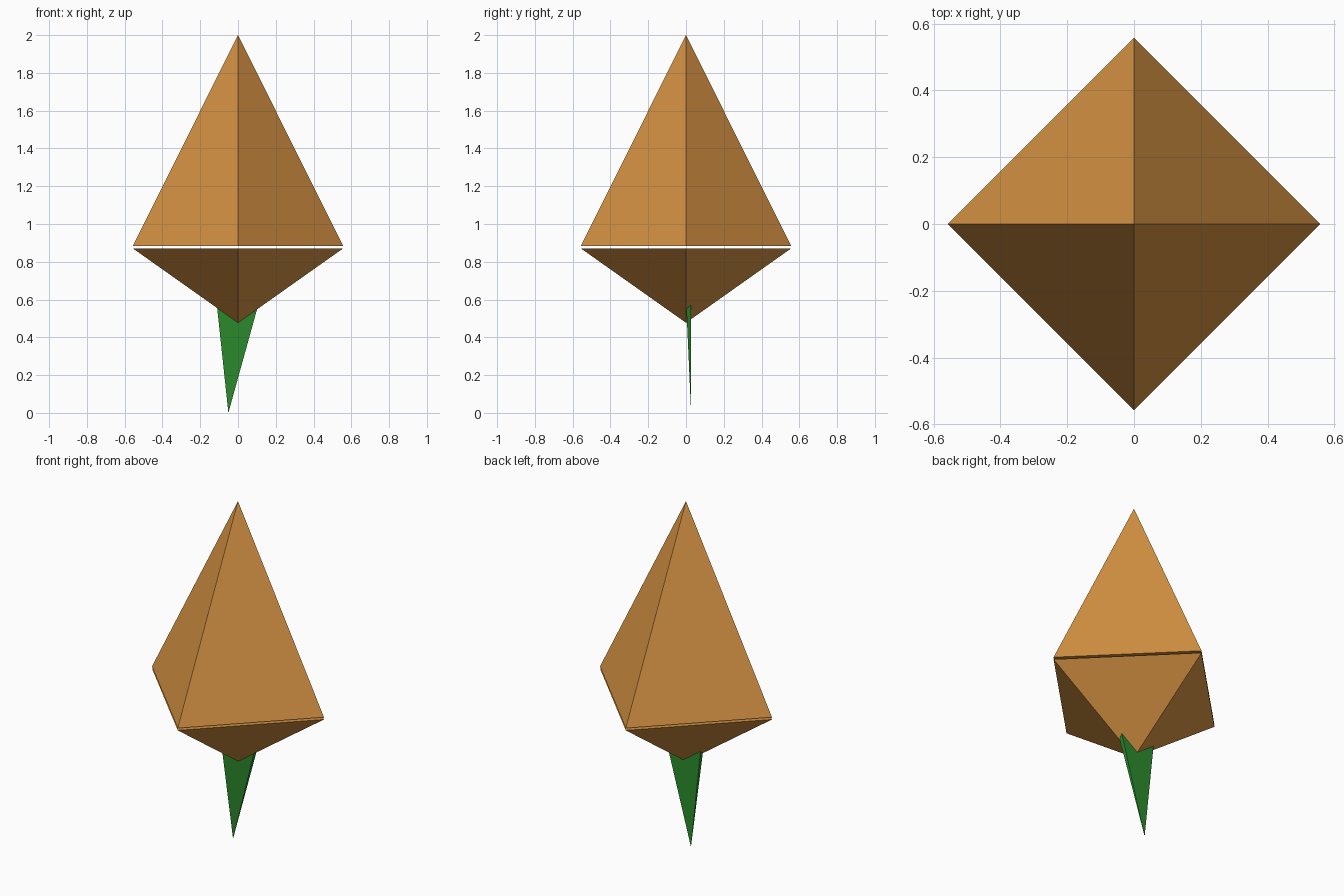
import bpy, bmesh
from mathutils import Vector

if "Cube" in bpy.data.objects:
    bpy.data.objects.remove(bpy.data.objects["Cube"])


def material(name, rgb):
    mat = bpy.data.materials.new(name)
    mat.diffuse_color = (*rgb, 1.0)
    mat.use_nodes = True
    mat.node_tree.nodes["Principled BSDF"].inputs["Base Color"].default_value = mat.diffuse_color
    return mat


def spike(name, base, tip, mat):
    """Closed pyramid: a base outline joined to one tip point."""
    bm = bmesh.new()
    ring = [bm.verts.new(p) for p in base]
    apex = bm.verts.new(tip)
    bm.faces.new(ring)
    for a, b in zip(ring, ring[1:] + ring[:1]):
        bm.faces.new((a, b, apex))
    bmesh.ops.recalc_face_normals(bm, faces=bm.faces)
    mesh = bpy.data.meshes.new(name)
    bm.to_mesh(mesh)
    bm.free()
    mesh.materials.append(mat)
    obj = bpy.data.objects.new(name, mesh)
    bpy.context.collection.objects.link(obj)
    return obj


def diamond(r, z):
    return [Vector(p) for p in ((r, 0, z), (0, r, z), (-r, 0, z), (0, -r, z))]


orange = material("orange", (0.66, 0.285, 0.055))
green = material("green", (0.025, 0.26, 0.027))

R = 0.557

# Tall upper and short lower halves, with a thin gap between them
spike("upper_body", diamond(R, 0.884), (0, 0, 2.0), orange)
spike("lower_body", diamond(R, 0.871), (0, 0, 0.477), orange)

# Thin stem tapering to an off-centre point on the ground
W, Z = 0.115, 0.6
stem_top = [(-W, 0, Z), (W, 0, Z), (W, 0.027, Z), (-W, 0.027, Z)]
spike("stem", stem_top, (-0.051, 0.027, 0), green)
